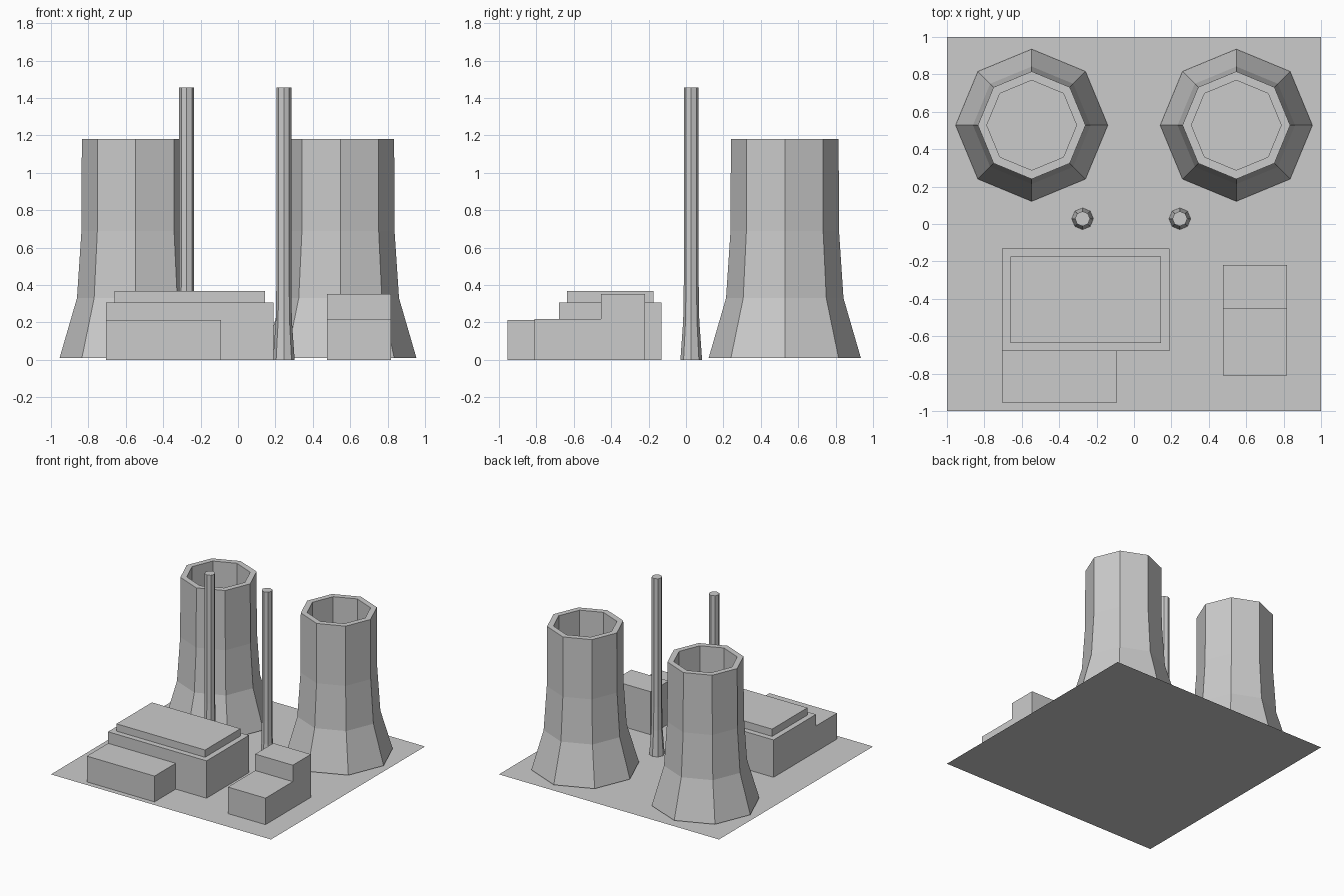
import bpy, bmesh
from math import cos, sin, tau

old = bpy.data.objects.get("Cube")
if old:
    bpy.data.objects.remove(old)

concrete = bpy.data.materials.new("concrete_grey")
concrete.use_nodes = True
GREY = (0.6, 0.6, 0.6, 1)
concrete.diffuse_color = GREY
concrete.node_tree.nodes["Principled BSDF"].inputs["Base Color"].default_value = GREY


def finish(name, bm, location=(0, 0, 0)):
    mesh = bpy.data.meshes.new(name)
    bm.to_mesh(mesh)
    bm.free()
    mesh.materials.append(concrete)
    obj = bpy.data.objects.new(name, mesh)
    obj.location = location
    bpy.context.collection.objects.link(obj)
    return obj


def lathe(name, profile, location, sides=8):
    """Spin (radius, height) points into a faceted closed solid."""
    bm = bmesh.new()
    rings = [[bm.verts.new((r * cos(tau * i / sides), r * sin(tau * i / sides), z))
              for i in range(sides)] for r, z in profile]
    for low, high in zip(rings, rings[1:]):
        for i in range(sides):
            j = (i + 1) % sides
            bm.faces.new((low[i], low[j], high[j], high[i]))
    bm.faces.new(rings[0][::-1])
    bm.faces.new(rings[-1])
    return finish(name, bm, location)


def prism(name, outline, x0, x1):
    """Extrude a (y, z) side outline along x."""
    bm = bmesh.new()
    side = bm.faces.new([bm.verts.new((x0, y, z)) for y, z in outline])
    grown = bmesh.ops.extrude_face_region(bm, geom=[side], use_keep_orig=True)
    moved = [v for v in grown["geom"] if isinstance(v, bmesh.types.BMVert)]
    bmesh.ops.translate(bm, verts=moved, vec=(x1 - x0, 0, 0))
    bmesh.ops.recalc_face_normals(bm, faces=bm.faces)
    return finish(name, bm)


def block(name, x0, x1, y0, y1, z0, z1):
    return prism(name, [(y0, z0), (y1, z0), (y1, z1), (y0, z1)], x0, x1)


# Ground sheet
bm = bmesh.new()
bmesh.ops.create_grid(bm, x_segments=1, y_segments=1, size=1)
finish("ground", bm)

# Flared cooling towers with a flat rim and a deep shaft
tower = [(0.407, 0.01), (0.314, 0.33), (0.29, 0.69), (0.288, 1.18),
         (0.24, 1.18), (0.24, 0.05)]
for side, x in (("right", -0.547), ("left", 0.547)):
    lathe(f"cooling_tower_{side}", tower, (x, 0.528, 0))

# Slim capped chimneys
chimney = [(0.058, 0), (0.043, 0.21), (0.04, 0.4), (0.04, 1.455)]
for side, x in (("right", -0.275), ("left", 0.245)):
    lathe(f"chimney_{side}", chimney, (x, 0.028, 0))

# Main hall, its raised roof and the low front annex
block("main_hall", -0.705, 0.19, -0.68, -0.13, 0, 0.307)
block("hall_roof", -0.66, 0.145, -0.635, -0.175, 0.307, 0.367)
block("front_annex", -0.705, -0.09, -0.955, -0.68, 0, 0.212)

# Stepped side building
prism("stepped_building",
      [(-0.81, 0), (-0.22, 0), (-0.22, 0.353), (-0.455, 0.353), (-0.455, 0.218), (-0.81, 0.218)],
      0.475, 0.817)
